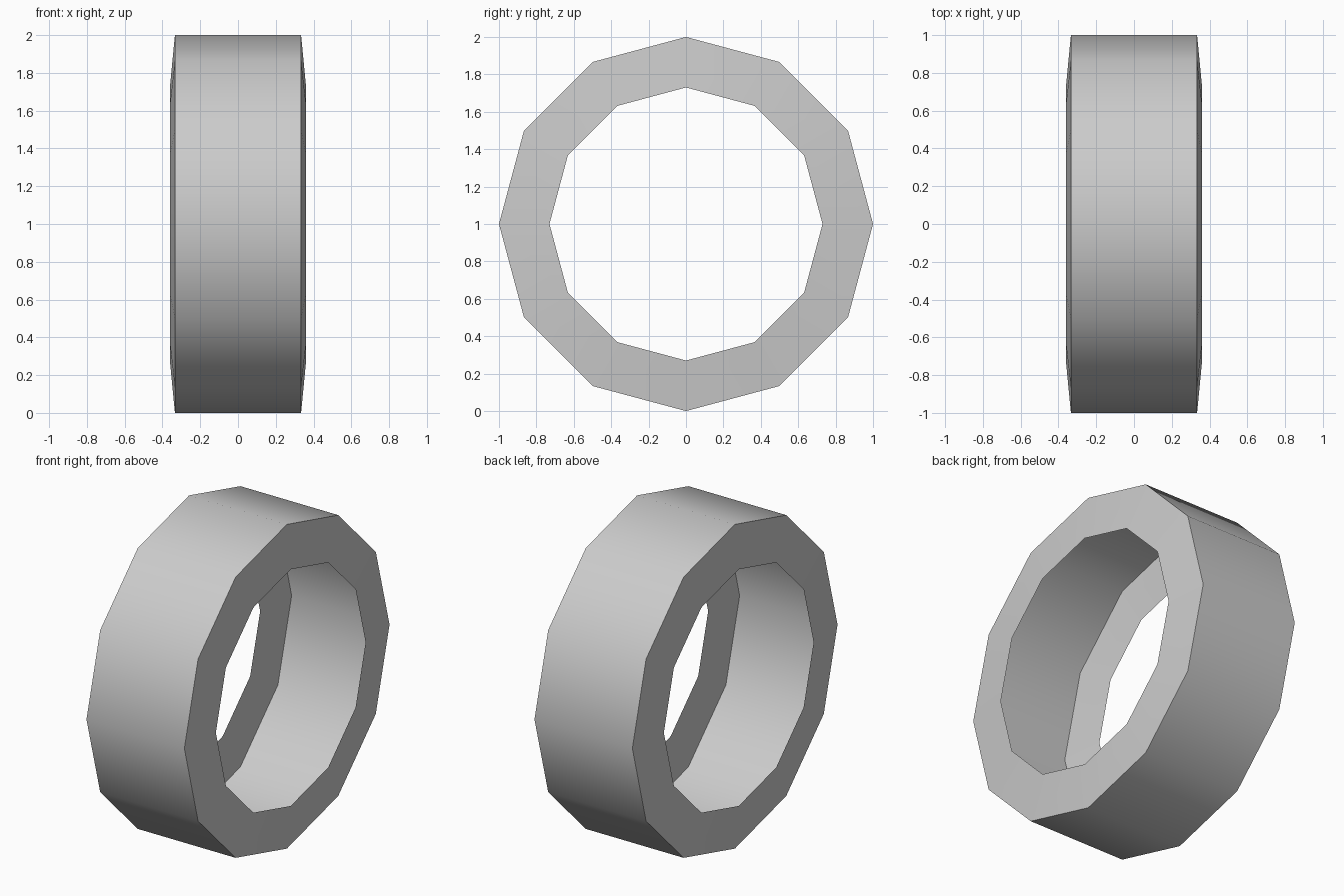
import bpy
import bmesh
from math import radians, tau
from mathutils import Matrix, Vector

cube = bpy.data.objects.get("Cube")
if cube:
    bpy.data.objects.remove(cube, do_unlink=True)

SIDES = 12
CENTRE = Vector((0, 0, 1))

# Half section of the open tyre shell: (x, radius) from bead to bead
PROFILE = [(-0.36, 0.73), (-0.334, 1.0), (0.334, 1.0), (0.36, 0.73)]

# Grey rubber
rubber = bpy.data.materials.new("grey_rubber")
rubber.use_nodes = True
grey = (0.6, 0.6, 0.6, 1)
rubber.diffuse_color = grey
rubber.node_tree.nodes["Principled BSDF"].inputs["Base Color"].default_value = grey

# Sweep the section around the axle
bm = bmesh.new()
rings = []
for i in range(SIDES):
    turn = Matrix.Rotation(tau * i / SIDES, 3, "X")
    rings.append([bm.verts.new(CENTRE + turn @ Vector((x, 0, r))) for x, r in PROFILE])
for i, ring in enumerate(rings):
    following = rings[(i + 1) % SIDES]
    for j in range(len(PROFILE) - 1):
        bm.faces.new((ring[j], ring[j + 1], following[j + 1], following[j]))

# Turn tread and sidewalls to face outwards
bm.normal_update()
tread = max(bm.faces, key=lambda f: f.calc_area())
if tread.normal.dot(tread.calc_center_median() - CENTRE) < 0:
    bmesh.ops.reverse_faces(bm, faces=bm.faces[:])

mesh = bpy.data.meshes.new("tyre")
bm.to_mesh(mesh)
bm.free()
mesh.materials.append(rubber)
tyre = bpy.data.objects.new("tyre", mesh)
bpy.context.collection.objects.link(tyre)

# Soft tread, crisp shoulders
bpy.ops.object.select_all(action="DESELECT")
tyre.select_set(True)
bpy.context.view_layer.objects.active = tyre
bpy.ops.object.shade_smooth_by_angle(angle=radians(35))
